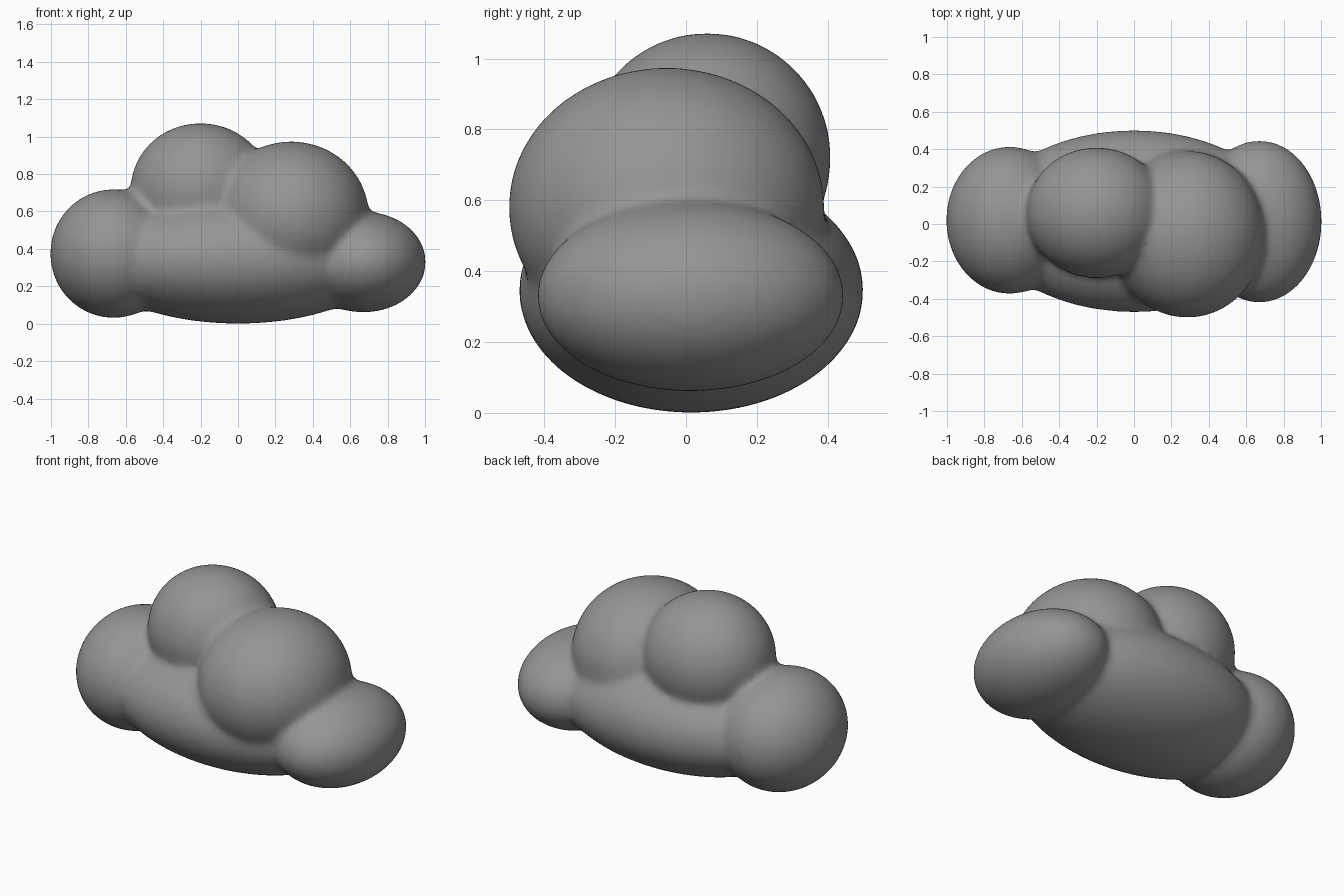
import bpy
from mathutils import Matrix

if "Cube" in bpy.data.objects:
    bpy.data.objects.remove(bpy.data.objects["Cube"], do_unlink=True)

# Single cloud colour
grey = bpy.data.materials.new("cloud_grey")
grey.use_nodes = True
colour = (0.3, 0.3, 0.3, 1)
grey.diffuse_color = colour
grey.node_tree.nodes["Principled BSDF"].inputs["Base Color"].default_value = colour


def puff(name, centre, radii):
    """One rounded lobe of the cloud."""
    bpy.ops.mesh.primitive_uv_sphere_add(segments=64, ring_count=32, radius=1)
    ob = bpy.context.object
    ob.name = name
    ob.data.transform(Matrix.Translation(centre) @ Matrix.Diagonal((*radii, 1)))
    return ob


# Broad base, two end lobes and two upper lobes
lobes = [
    puff("cloud", (0, 0.015, 0.345), (0.80, 0.487, 0.345)),
    puff("right_end_lobe", (-0.665, 0.02, 0.375), (0.34, 0.395, 0.345)),
    puff("left_end_lobe", (0.67, 0.013, 0.33), (0.335, 0.435, 0.27)),
    puff("top_lobe", (-0.2, 0.06, 0.72), (0.375, 0.35, 0.353)),
    puff("left_upper_lobe", (0.285, -0.055, 0.58), (0.415, 0.447, 0.395)),
]

# Join the lobes and fuse them into one softly blended skin
for ob in lobes:
    ob.select_set(True)
bpy.context.view_layer.objects.active = lobes[0]
bpy.ops.object.join()
cloud = bpy.context.object
cloud.data.materials.append(grey)

fuse = cloud.modifiers.new("fuse", "REMESH")
fuse.mode = "VOXEL"
fuse.voxel_size = 0.018
fuse.use_smooth_shade = True
soften = cloud.modifiers.new("soften", "SMOOTH")
soften.factor = 0.5
soften.iterations = 22
